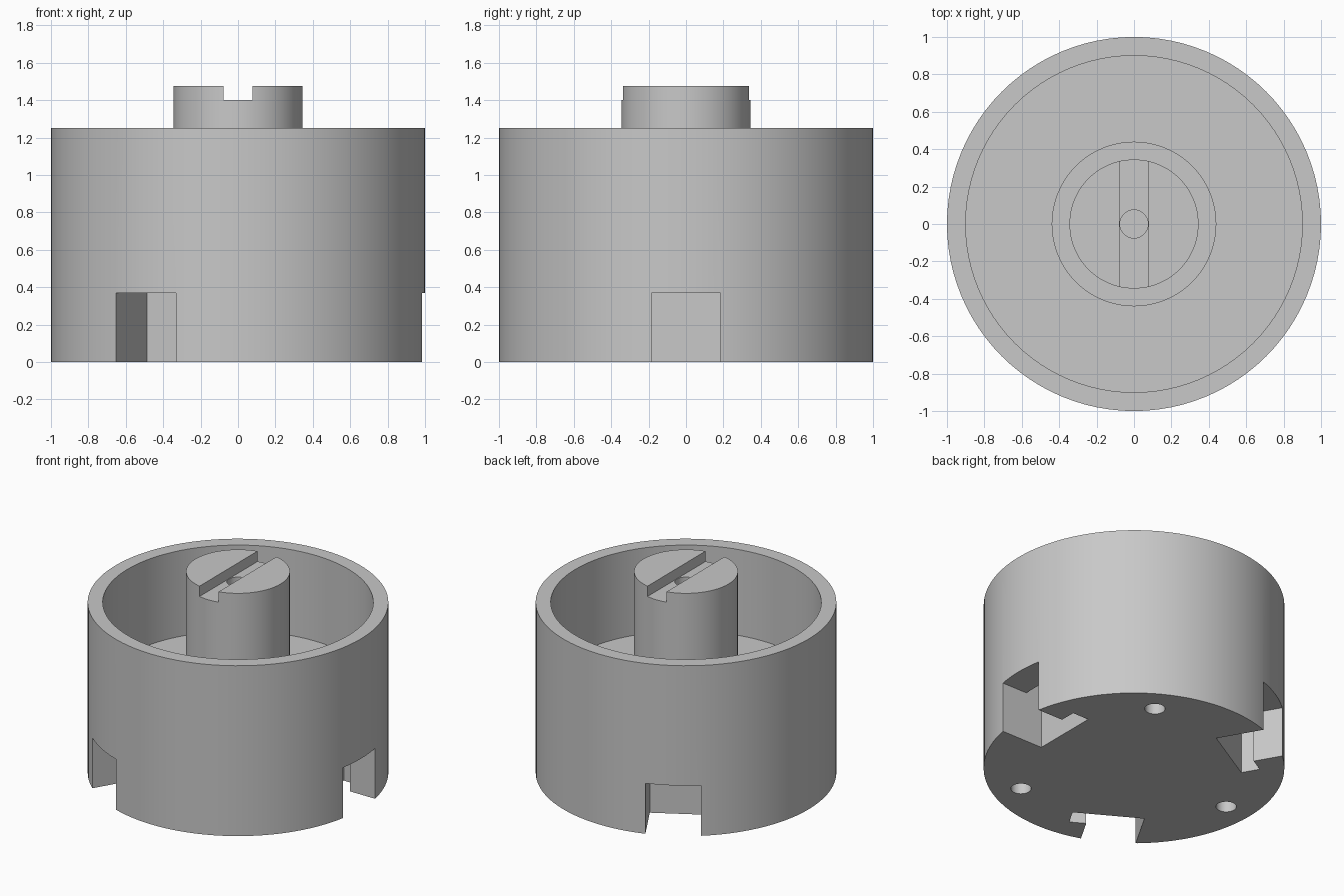
import bpy, bmesh, math
from mathutils import Matrix, Vector

cube = bpy.data.objects.get("Cube")
if cube:
    bpy.data.objects.remove(cube, do_unlink=True)

SEGMENTS = 96
FLOOR = 0.62
RIM = 1.25
POST_TOP = 1.476

grey = bpy.data.materials.new("plain grey")
grey.use_nodes = True
colour = (0.58, 0.58, 0.58, 1)
grey.diffuse_color = colour
grey.node_tree.nodes["Principled BSDF"].inputs["Base Color"].default_value = colour


def add_object(name, bm):
    bmesh.ops.recalc_face_normals(bm, faces=bm.faces)
    mesh = bpy.data.meshes.new(name)
    bm.to_mesh(mesh)
    bm.free()
    mesh.materials.append(grey)
    obj = bpy.data.objects.new(name, mesh)
    bpy.context.collection.objects.link(obj)
    return obj


def lathe(name, profile):
    """Turn a (radius, height) profile around the z axis."""
    bm = bmesh.new()
    verts = [bm.verts.new((r, 0, z)) for r, z in profile]
    edges = [bm.edges.new(pair) for pair in zip(verts, verts[1:])]
    bmesh.ops.spin(bm, geom=verts + edges, axis=(0, 0, 1), cent=(0, 0, 0),
                   angle=math.tau, steps=SEGMENTS)
    bmesh.ops.remove_doubles(bm, verts=bm.verts, dist=1e-4)
    return add_object(name, bm)


def box(name, low, high, turn=0):
    """Box between two corners, turned around the z axis."""
    low, high = Vector(low), Vector(high)
    bm = bmesh.new()
    bmesh.ops.create_cube(bm, size=1, matrix=Matrix.Rotation(turn, 4, "Z")
                          @ Matrix.Translation((low + high) / 2)
                          @ Matrix.Diagonal((*(high - low), 1)))
    return add_object(name, bm)


def rod(name, radius, x, z_low, z_high, turn=0):
    """Vertical cylinder at distance x from the axis."""
    bm = bmesh.new()
    bmesh.ops.create_cone(bm, cap_ends=True, segments=32, radius1=radius,
                          radius2=radius, depth=z_high - z_low,
                          matrix=Matrix.Rotation(turn, 4, "Z")
                          @ Matrix.Translation((x, 0, (z_low + z_high) / 2)))
    return add_object(name, bm)


def cut(target, cutter):
    """Subtract the cutter from the target, then discard it."""
    cutter.hide_render = True
    mod = target.modifiers.new("cut", "BOOLEAN")
    mod.operation = "DIFFERENCE"
    mod.solver = "EXACT"
    mod.object = cutter
    bpy.context.view_layer.objects.active = target
    bpy.ops.object.modifier_apply(modifier=mod.name)
    bpy.data.objects.remove(cutter, do_unlink=True)


# Round cup with a thick floor
housing = lathe("housing", [(0, 0), (1, 0), (1, RIM), (0.9, RIM),
                            (0.9, FLOOR), (0, FLOOR)])

# Central post with a low shoulder at its foot
post = lathe("centre_post", [(0, FLOOR - 0.05), (0.44, FLOOR - 0.05),
                             (0.44, FLOOR + 0.07), (0.345, FLOOR + 0.07),
                             (0.345, POST_TOP), (0, POST_TOP)])

# Three L-shaped locking slots, with blind screw holes between them
for i in range(3):
    turn = i * math.tau / 3
    cut(housing, box("slot_cutter", (0.7, -0.185, -0.1), (1.1, 0.185, 0.37), turn))
    cut(housing, box("pocket_cutter", (0.65, -0.185, -0.1), (0.78, 0.3, 0.5), turn))
    cut(housing, rod("hole_cutter", 0.068, 0.8, -0.1, 0.4, turn + math.pi / 3))

# Screwdriver slot and pilot hole in the post
cut(post, box("groove_cutter", (-0.077, -0.5, 1.4), (0.077, 0.5, 1.6)))
cut(post, rod("pilot_cutter", 0.075, 0, 0.8, 1.55))

# Smooth round walls, sharp edges
bpy.ops.object.select_all(action="DESELECT")
for obj in (housing, post):
    obj.select_set(True)
bpy.context.view_layer.objects.active = housing
bpy.ops.object.shade_smooth_by_angle(angle=math.radians(30))
